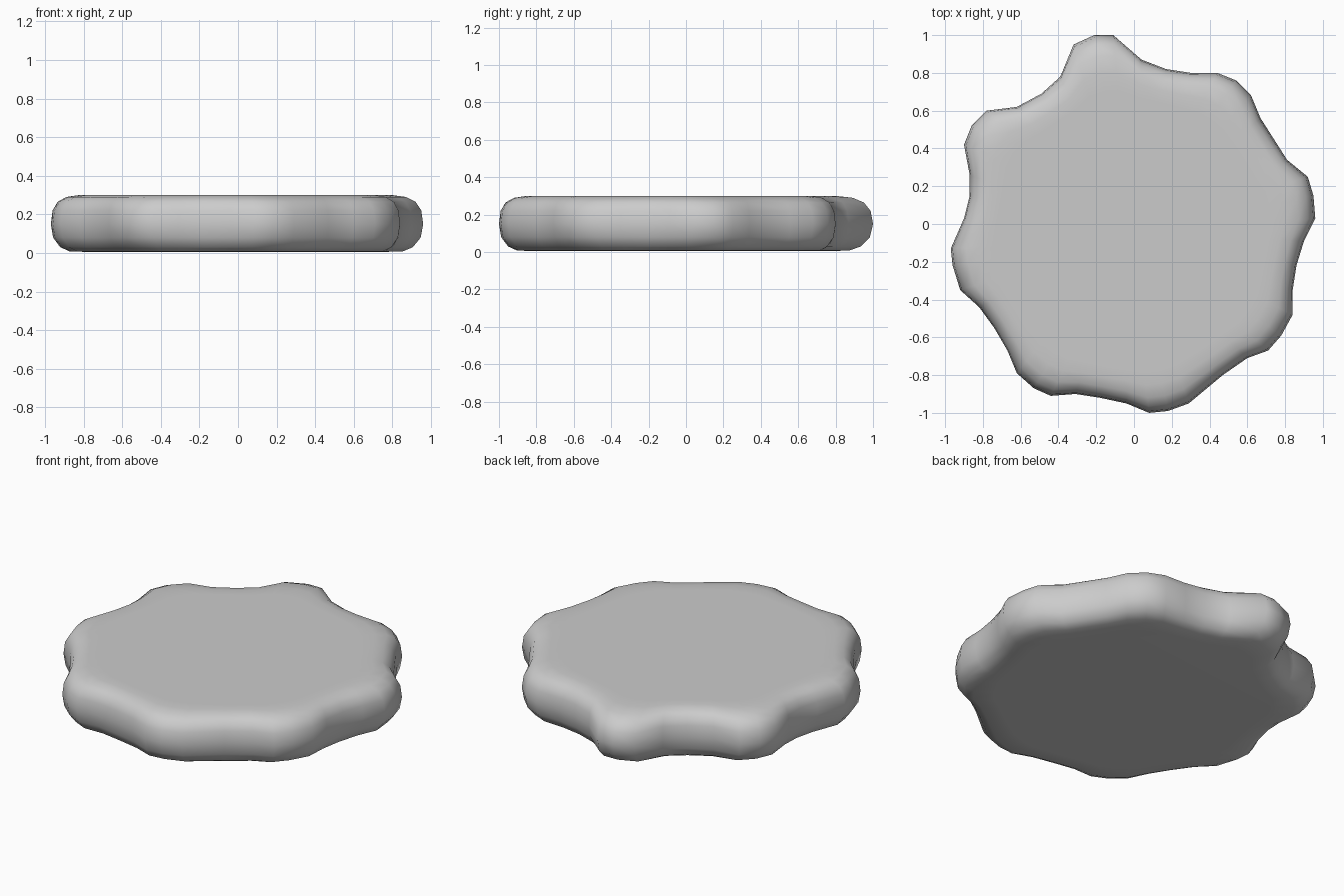
import bpy, bmesh
from mathutils import Vector

if "Cube" in bpy.data.objects:
    bpy.data.objects.remove(bpy.data.objects["Cube"])

# Widest outline of the lobed slab, seen from above
OUTLINE = [
    (-.21, 1.0), (-.11, 1.0), (.04, .87), (.17, .82), (.30, .80), (.44, .80),
    (.54, .76), (.62, .68), (.67, .56), (.81, .34), (.92, .25), (.95, .15),
    (.96, .03), (.90, -.09), (.86, -.22), (.84, -.35), (.84, -.48), (.78, -.59),
    (.71, -.67), (.60, -.71), (.47, -.80), (.29, -.95), (.18, -.99), (.08, -1.0),
    (-.04, -.95), (-.18, -.92), (-.31, -.90), (-.44, -.91), (-.53, -.87),
    (-.62, -.79), (-.67, -.67), (-.74, -.55), (-.82, -.44), (-.92, -.35),
    (-.96, -.22), (-.97, -.13), (-.90, .03), (-.87, .15), (-.87, .26),
    (-.90, .42), (-.86, .52), (-.78, .60), (-.62, .62), (-.49, .69),
    (-.39, .78), (-.32, .95)]

# Rim section: height, inset, how much of each lobe's bulge remains
SECTION = [(.005, .16, .4), (.008, .075, .7), (.03, .035, .82), (.08, .008, .95),
           (.15, 0, 1), (.22, .006, .96), (.265, .025, .86), (.29, .06, .72),
           (.30, .11, .5), (.30, .17, .3)]

CENTRE = Vector((-.02, -.05))
DISC_RADIUS = .88

bm = bmesh.new()
rings = []
for z, inset, bulge in SECTION:
    ring = []
    for p in OUTLINE:
        d = Vector(p) - CENTRE
        r = DISC_RADIUS + (d.length - DISC_RADIUS) * bulge - inset
        q = CENTRE + d.normalized() * r
        ring.append(bm.verts.new((q.x, q.y, z)))
    rings.append(ring)

# Rounded lobed rim
n = len(OUTLINE)
for a, b in zip(rings, rings[1:]):
    for i in range(n):
        j = (i + 1) % n
        bm.faces.new((a[i], a[j], b[j], b[i]))

# Flat top and underside
bm.faces.new(rings[0])
bm.faces.new(rings[-1])
bmesh.ops.recalc_face_normals(bm, faces=bm.faces[:])
for f in bm.faces:
    f.smooth = True

mesh = bpy.data.meshes.new("lobed_slab")
bm.to_mesh(mesh)
bm.free()
slab = bpy.data.objects.new("lobed_slab", mesh)
bpy.context.collection.objects.link(slab)
